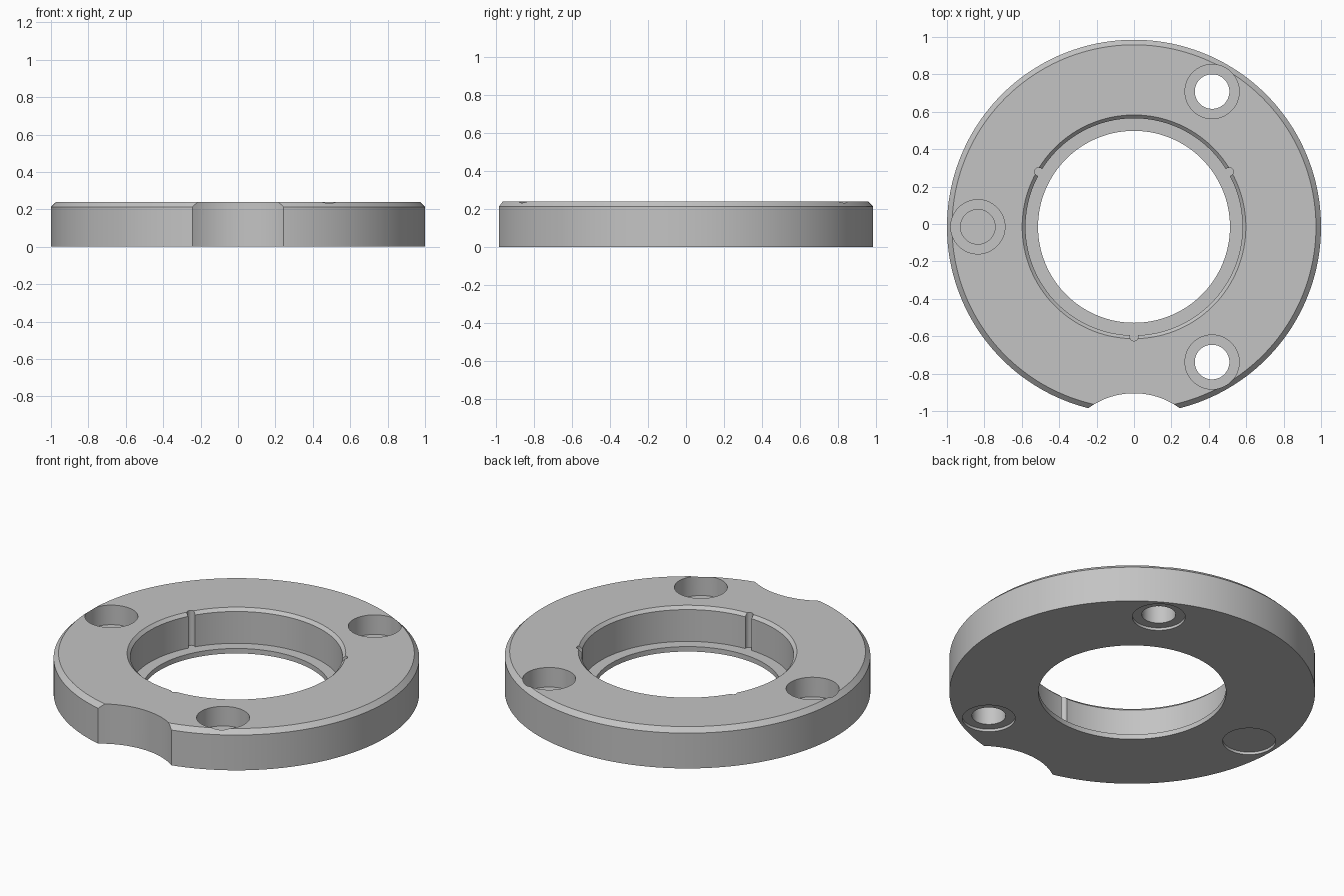
import bpy, bmesh
from math import radians, cos, sin, tau

cube = bpy.data.objects.get("Cube")
if cube:
    bpy.data.objects.remove(cube, do_unlink=True)

CENTRE_Y = -0.015
HEIGHT = 0.24
SHELF = 0.03
OVER = 0.1  # overshoot of cutters past the faces they open

metal = bpy.data.materials.new("grey metal")
metal.use_nodes = True
colour = (0.55, 0.55, 0.55, 1)
metal.diffuse_color = colour
metal.node_tree.nodes["Principled BSDF"].inputs["Base Color"].default_value = colour


def revolve(name, profile, segments, centre=(0, 0)):
    """Turn a closed (radius, z) profile about a vertical axis."""
    bm = bmesh.new()
    rings = []
    for i in range(segments):
        a = tau * i / segments
        rings.append([bm.verts.new((r * cos(a), r * sin(a), z)) for r, z in profile])
    n = len(profile)
    for i in range(segments):
        here, after = rings[i], rings[(i + 1) % segments]
        for j in range(n):
            k = (j + 1) % n
            bm.faces.new((here[j], after[j], after[k], here[k]))
    bmesh.ops.recalc_face_normals(bm, faces=bm.faces)
    return add_object(name, bm, (centre[0], centre[1] + CENTRE_Y, 0))


def cylinder(name, radius, bottom, top, centre, segments=64):
    bm = bmesh.new()
    bmesh.ops.create_cone(bm, cap_ends=True, segments=segments, radius1=radius,
                          radius2=radius, depth=top - bottom)
    bmesh.ops.translate(bm, verts=bm.verts, vec=(0, 0, (top + bottom) / 2))
    return add_object(name, bm, (centre[0], centre[1] + CENTRE_Y, 0))


def add_object(name, bm, location):
    mesh = bpy.data.meshes.new(name)
    bm.to_mesh(mesh)
    bm.free()
    mesh.materials.append(metal)
    obj = bpy.data.objects.new(name, mesh)
    obj.location = location
    bpy.context.collection.objects.link(obj)
    return obj


def polar(radius, degrees):
    return radius * cos(radians(degrees)), radius * sin(radians(degrees))


# Ring body: chamfered rim, stepped bore with a shelf at the bottom
bore, wall, lip, rim = 0.513, 0.58, 0.598, 1.0
ring = revolve("flange_ring", [
    (bore, 0), (rim, 0), (rim, HEIGHT - 0.027), (rim - 0.027, HEIGHT),
    (lip, HEIGHT), (wall, HEIGHT - 0.018), (wall, SHELF), (bore, SHELF)], 192)

cutters = []
# Bolt holes: deep counterbore above, shallow recess below
for angle in (60, 180, 300):
    p = polar(0.835, angle)
    cutters.append(revolve_hole := cylinder("bolt_hole_cutter", 0.0925, -OVER, HEIGHT + OVER, p))
    cutters.append(cylinder("counterbore_cutter", 0.145, 0.122, HEIGHT + OVER, p))
    cutters.append(cylinder("recess_cutter", 0.145, -OVER, 0.016, p))

# Small round grooves in the bore wall, down to the shelf
for angle in (30, 150, 270):
    cutters.append(cylinder("groove_cutter", 0.022, SHELF, HEIGHT + OVER,
                            polar(0.588, angle), 24))

# Curved notch in the front of the rim
cutters.append(cylinder("notch_cutter", 0.415, -OVER, HEIGHT + OVER, (0, -1.305), 128))

# Cut, then remove the helpers
bpy.ops.object.select_all(action="DESELECT")
bpy.context.view_layer.objects.active = ring
ring.select_set(True)
for cutter in cutters:
    cutter.hide_render = True
    mod = ring.modifiers.new(cutter.name, "BOOLEAN")
    mod.operation = "DIFFERENCE"
    mod.solver = "EXACT"
    mod.object = cutter
    bpy.ops.object.modifier_apply(modifier=mod.name)
for cutter in cutters:
    bpy.data.objects.remove(cutter, do_unlink=True)

bpy.ops.object.shade_smooth_by_angle(angle=radians(30))
